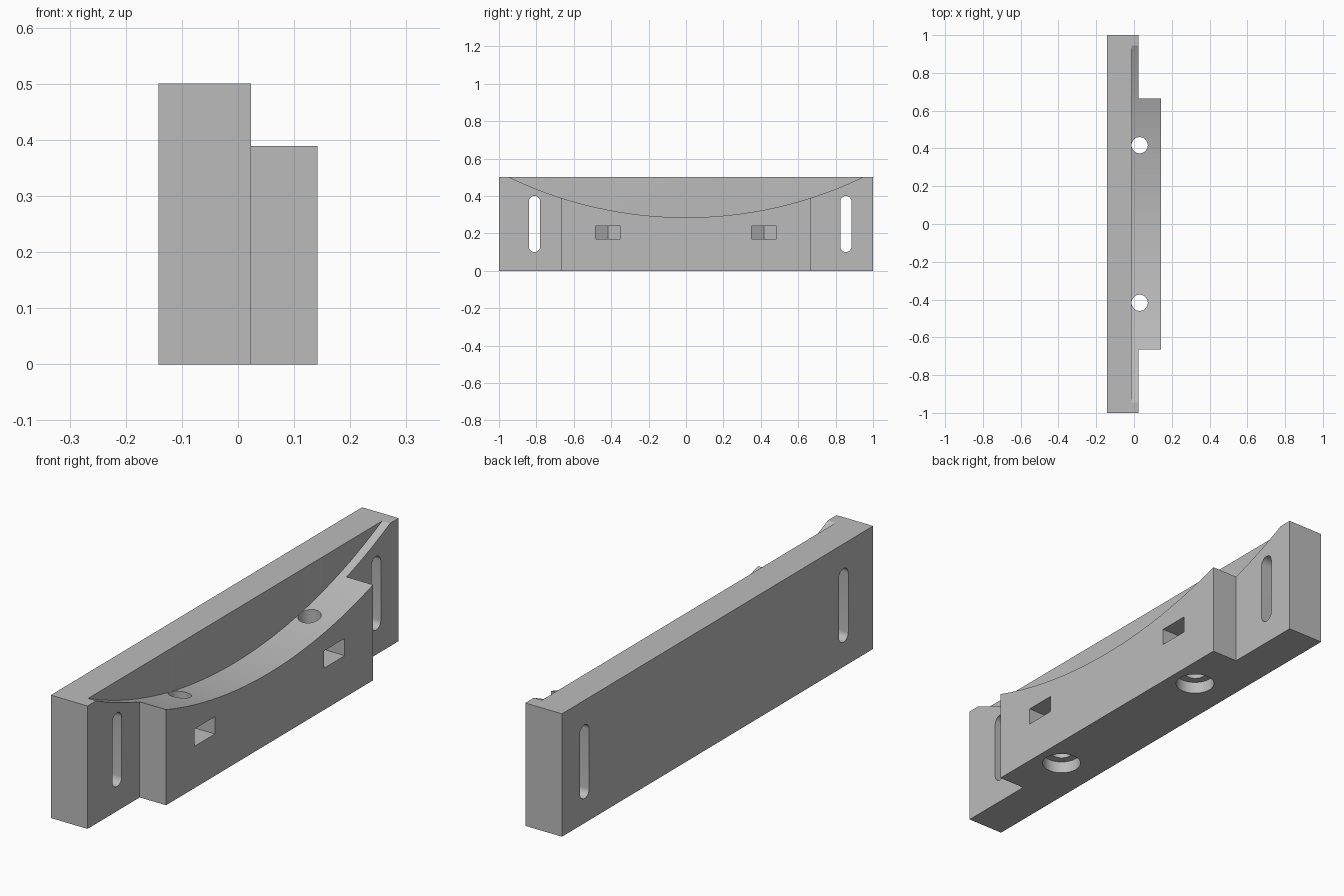
import bpy
import bmesh
from math import pi, radians, sqrt
from mathutils import Matrix, Vector

default = bpy.data.objects.get("Cube")
if default:
    bpy.data.objects.remove(default, do_unlink=True)

BACK, RECESS, STEP, FRONT = -0.142, -0.013, 0.023, 0.142
HEIGHT, BLOCK_HALF = 0.5, 0.665
ARC_LOW, ARC_RADIUS = 0.285, 2.184
BOLT_X, BOLT_Y = 0.03, 0.417

grey = bpy.data.materials.new("plain grey")
grey.use_nodes = True
colour = (0.5, 0.5, 0.5, 1)
grey.diffuse_color = colour
grey.node_tree.nodes["Principled BSDF"].inputs["Base Color"].default_value = colour


def prism(name, points, direction):
    """Extrude a closed outline along a direction."""
    bm = bmesh.new()
    face = bm.faces.new([bm.verts.new(p) for p in points])
    ext = bmesh.ops.extrude_face_region(bm, geom=[face], use_keep_orig=True)
    moved = [v for v in ext["geom"] if isinstance(v, bmesh.types.BMVert)]
    bmesh.ops.translate(bm, vec=Vector(direction), verts=moved)
    bmesh.ops.recalc_face_normals(bm, faces=bm.faces)
    mesh = bpy.data.meshes.new(name)
    bm.to_mesh(mesh)
    bm.free()
    mesh.materials.append(grey)
    obj = bpy.data.objects.new(name, mesh)
    bpy.context.collection.objects.link(obj)
    return obj


def ring(centre, radius, axis, count, start=0.0, sweep=2 * pi):
    """Points on a circle around the x or z axis through a centre."""
    arm = Vector((0, radius, 0))
    return [Vector(centre) + Matrix.Rotation(start + sweep * i / count, 3, axis) @ arm
            for i in range(count)]


# Stepped body: long back plate with a shorter block in front
plan = [(BACK, -1), (STEP, -1), (STEP, -BLOCK_HALF), (FRONT, -BLOCK_HALF),
        (FRONT, BLOCK_HALF), (STEP, BLOCK_HALF), (STEP, 1), (BACK, 1)]
body = prism("mounting_bracket", [(x, y, 0) for x, y in plan], (0, 0, HEIGHT))

# Curved cradle cut into the top
cutters = [prism("cradle_cutter",
                 ring((RECESS, 0, ARC_LOW + ARC_RADIUS), ARC_RADIUS, "X", 256),
                 (0.4, 0, 0))]

# Upright slots near both ends
for y in (-0.81, 0.855):
    slot = [p for z, start in ((0.37, 0), (0.13, pi))
            for p in ring((-0.3, y, z), 0.03, "X", 16, start, pi * 16 / 15)]
    cutters.append(prism("slot_cutter", slot, (0.6, 0, 0)))

# Bolt holes, counterbores below and pointed nut pockets from the front
half = 0.066
tip = half * 2 / sqrt(3)
for y in (-BOLT_Y, BOLT_Y):
    cutters.append(prism("bolt_cutter", ring((BOLT_X, y, -0.1), 0.043, "Z", 48), (0, 0, 0.7)))
    cutters.append(prism("counterbore_cutter", ring((BOLT_X, y, -0.1), 0.076, "Z", 48), (0, 0, 0.15)))
    pocket = [(0.3, y - half), (0.3, y + half), (BOLT_X - tip / 2, y + half),
              (BOLT_X - tip, y), (BOLT_X - tip / 2, y - half)]
    cutters.append(prism("nut_cutter", [(x, v, 0.17) for x, v in pocket], (0, 0, 0.07)))

bpy.ops.object.select_all(action="DESELECT")
bpy.context.view_layer.objects.active = body
body.select_set(True)
for cutter in cutters:
    mod = body.modifiers.new("cut", "BOOLEAN")
    mod.operation = "DIFFERENCE"
    mod.solver = "EXACT"
    mod.object = cutter
    bpy.ops.object.modifier_apply(modifier=mod.name)
for cutter in cutters:
    bpy.data.objects.remove(cutter, do_unlink=True)

bpy.ops.object.shade_smooth_by_angle(angle=radians(25))
